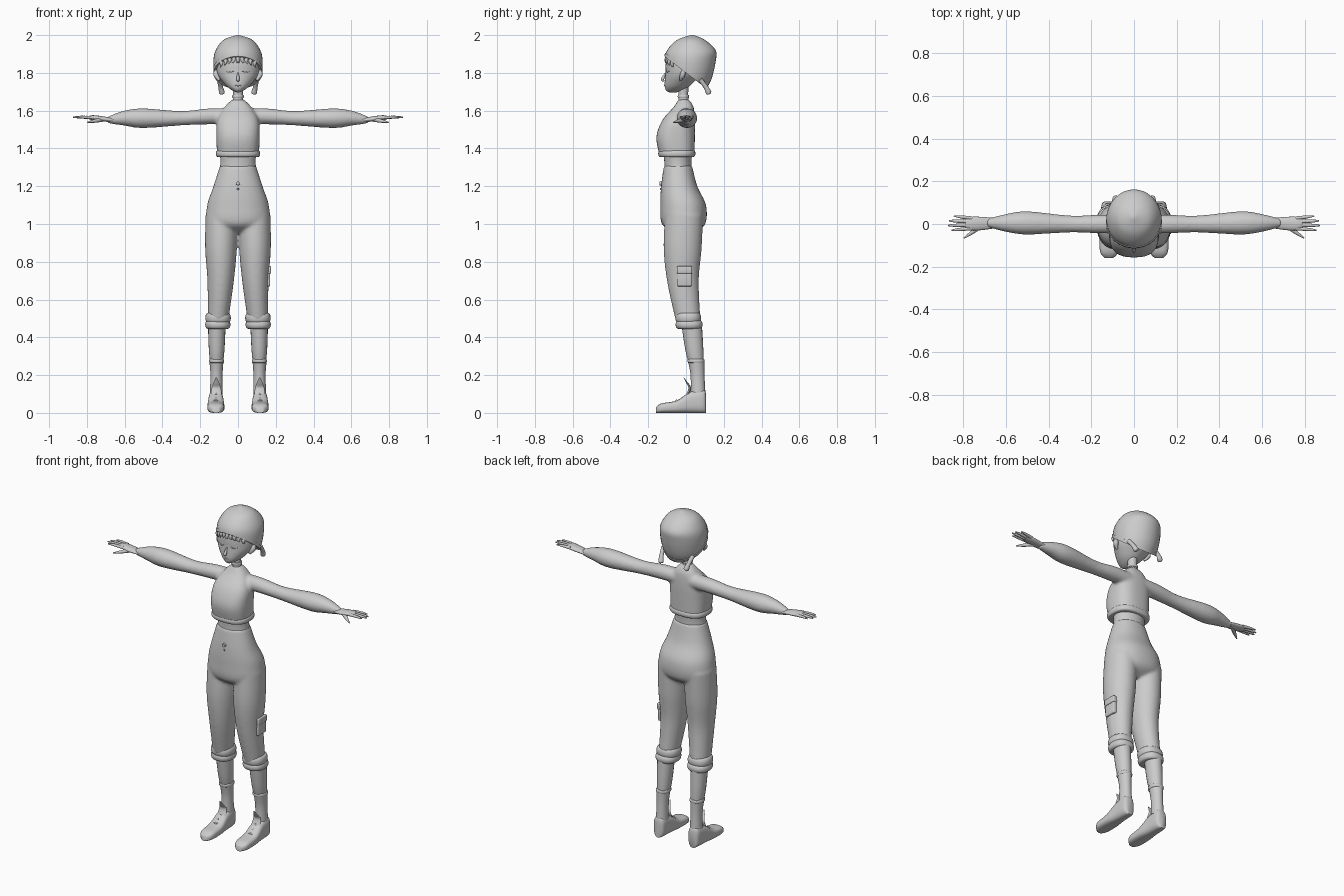
import bpy, bmesh, math
from mathutils import Matrix, Vector
from mathutils.bvhtree import BVHTree

if "Cube" in bpy.data.objects:
    bpy.data.objects.remove(bpy.data.objects["Cube"])

GREY = (0.6, 0.6, 0.6, 1)
clay = bpy.data.materials.new("plain grey")
clay.use_nodes = True
clay.diffuse_color = GREY
clay.node_tree.nodes["Principled BSDF"].inputs["Base Color"].default_value = GREY


def smooth_rows(rows, steps=5):
    """Catmull-Rom interpolation between rows of numbers."""
    result = []
    last = len(rows) - 1
    for i in range(last):
        quad = rows[max(i - 1, 0)], rows[i], rows[i + 1], rows[min(i + 2, last)]
        for step in range(steps):
            t = step / steps
            result.append([b + t / 2 * (c - a + t * (2*a - 5*b + 4*c - d + t * (3*(b - c) + d - a)))
                           for a, b, c, d in zip(*quad)])
    return result + [list(rows[last])]


def bridge(bm, rings):
    """Join rings of points into a capped surface."""
    loops = [[bm.verts.new(point) for point in ring] for ring in rings]
    for lower, upper in zip(loops, loops[1:]):
        for i in range(len(lower)):
            bm.faces.new((lower[i - 1], lower[i], upper[i], upper[i - 1]))
    bm.faces.new(loops[0])
    bm.faces.new(loops[-1])


def loft(bm, rows, power=2, along_y=False, sides=36):
    """Rows are (position, low u, high u, low v, high v); upright unless along_y."""
    rings = []
    for place, left, right, near, far in smooth_rows(rows):
        ring = []
        for i in range(sides):
            c, s = math.cos(math.tau * i / sides), math.sin(math.tau * i / sides)
            u = (left + right + (right - left) * math.copysign(abs(c) ** (2 / power), c)) / 2
            v = (near + far + (far - near) * math.copysign(abs(s) ** (2 / power), s)) / 2
            ring.append((u, place, v) if along_y else (u, v, place))
        rings.append(ring)
    bridge(bm, rings)


def tube(bm, points, oval=1, sides=20):
    """Points are (x, y, z, radius); oval stretches the section front to back."""
    path = smooth_rows(points)
    rings = []
    for i, (x, y, z, radius) in enumerate(path):
        before, after = path[max(i - 1, 0)], path[min(i + 1, len(path) - 1)]
        heading = Vector(after[:3]) - Vector(before[:3])
        turn = Vector((0, 0, 1)).rotation_difference(heading)
        rings.append([Vector((x, y, z)) + turn @ Vector((radius * math.cos(math.tau * k / sides),
                                                         radius * oval * math.sin(math.tau * k / sides), 0))
                      for k in range(sides)])
    bridge(bm, rings)


def finish(name, bm, mirror=False, fuse=False):
    bmesh.ops.recalc_face_normals(bm, faces=bm.faces)
    mesh = bpy.data.meshes.new(name)
    bm.to_mesh(mesh)
    bm.free()
    mesh.shade_smooth()
    mesh.set_sharp_from_angle(angle=math.radians(50))
    mesh.materials.append(clay)
    obj = bpy.data.objects.new(name, mesh)
    bpy.context.collection.objects.link(obj)
    if mirror:
        obj.modifiers.new("Mirror", "MIRROR").use_mirror_merge = False
    if fuse:
        remesh = obj.modifiers.new("Fuse", "REMESH")
        remesh.mode, remesh.voxel_size, remesh.use_smooth_shade = "VOXEL", 0.008, True
        soften = obj.modifiers.new("Soften", "SMOOTH")
        soften.factor, soften.iterations = 0.5, 8


def part(name, rows, power=2, along_y=False, mirror=False):
    bm = bmesh.new()
    loft(bm, rows, power, along_y)
    finish(name, bm, mirror)


def tubes(name, paths, oval=1, mirror=False):
    bm = bmesh.new()
    for path in paths:
        tube(bm, path, oval)
    finish(name, bm, mirror)


def centred(rows, grow=0):
    """Expand (z, half width, front, back) to full rows."""
    return [(z, -half - grow, half + grow, front - grow, back + grow) for z, half, front, back in rows]


def rim(name, bottom, top, left, right, front, back, bulge=0.01, power=2.3, mirror=False):
    """A rolled band of cloth with rounded edges."""
    rows = []
    for k in range(7):
        angle = math.pi * k / 6
        inset = bulge * (1 - math.sin(angle))
        rows.append((bottom + (top - bottom) * (1 - math.cos(angle)) / 2,
                     left + inset, right - inset, front + inset, back - inset))
    part(name, rows, power, mirror=mirror)


def limbs(bm, points, oval):
    """The same limb on both sides."""
    for side in (1, -1):
        tube(bm, [(side * x, y, z, radius) for x, y, z, radius in points], oval, sides=32)


def plate(name, centre, size):
    bm = bmesh.new()
    bmesh.ops.create_cube(bm, size=1, matrix=Matrix.Translation(centre) @ Matrix.Diagonal((*size, 1)))
    bmesh.ops.bevel(bm, geom=bm.edges[:], offset=0.006, segments=3, profile=0.5, affect="EDGES")
    finish(name, bm)


# Cropped top fused with its sleeves
bm = bmesh.new()
loft(bm, centred([(1.36, .11, -.14, .045), (1.46, .115, -.157, .047), (1.55, .11, -.125, .047),
                  (1.62, .07, -.065, .04), (1.66, .03, -.04, .015)]), power=2.6)
limbs(bm, [(.03, 0, 1.57, .042), (.15, 0, 1.57, .042), (.3, 0, 1.56, .038),
           (.5, .005, 1.56, .052), (.6, .005, 1.56, .04), (.69, .005, 1.55, .018)], oval=1.05)
finish("cropped_top", bm, fuse=True)
rim("top_hem", 1.355, 1.39, -.117, .117, -.147, .05, power=2.6)

# Trousers: seat and both legs fused
bm = bmesh.new()
loft(bm, centred([(1.31, .095, -.117, .032), (1.2, .13, -.132, .06), (1.1, .163, -.136, .106),
                  (1, .16, -.128, .102), (.95, .06, -.06, .04)]), power=2.2)
limbs(bm, [(.105, .01, .5, .055), (.092, -.016, .7, .07), (.09, -.018, .87, .084),
           (.088, -.01, 1.05, .084)], oval=1.2)
finish("trousers", bm, fuse=True)
rim("trouser_cuff", .445, .49, .04, .174, -.055, .088, bulge=.015, mirror=True)
rim("trouser_cuff_fold", .475, .53, .038, .173, -.056, .08, bulge=.015, mirror=True)
part("waist", centred([(1.26, .1, -.115, .03), (1.33, .093, -.115, .029), (1.4, .1, -.12, .035)]))

# Thigh pocket on the left leg only, with the trouser button and fly stitch
plate("pocket", (.155, -.008, .715), (.03, .075, .09))
plate("pocket_flap", (.155, -.008, .757), (.04, .08, .04))
tubes("button", [[(0, -.12, 1.215, .011), (0, -.141, 1.215, .01)]])
tubes("fly_stitch", [[(0, -.134, 1.18, .004), (0, -.134, 1.19, .004)]])

# Lower legs, socks and shoes
tubes("shin", [[(.115, .065, .1, .03), (.113, .06, .22, .03), (.113, .045, .33, .041),
                (.112, .03, .47, .047)]], oval=1.15, mirror=True)
tubes("sock", [[(.115, .064, .1, .034), (.114, .061, .2, .032), (.114, .055, .27, .037)]],
      oval=1.15, mirror=True)
rim("sock_top", .265, .285, .074, .153, .008, .098, bulge=.005, mirror=True)
shoe = [(-.16, .02, .03), (-.13, .042, .05), (-.05, .045, .065), (.02, .04, .11),
        (.09, .035, .123), (.106, .02, .1)]
part("shoe", [(y, .117 - half, .117 + half, 0, height) for y, half, height in shoe],
     power=2.9, along_y=True, mirror=True)
tubes("shoe_tongue", [[(.115, .0, .08, .03), (.115, .02, .13, .025), (.115, .005, .16, .015),
                       (.115, -.012, .187, .003)]], oval=.25, mirror=True)
laces = []
for y, z in ((-.05, .066), (-.02, .08), (.005, .1)):
    low = y + .012, z - .012, .004
    laces.append([(.09, *low), (.117, y, z, .005), (.144, *low)])
tubes("laces", laces, mirror=True)

# Hands
tubes("palm", [[(.66, .004, 1.55, .011), (.73, .002, 1.558, .014), (.77, .003, 1.563, .013),
                (.79, .004, 1.563, .009)]], oval=2.3, mirror=True)
fingers = []
for k, tip in enumerate((.855, .873, .868, .845)):
    y = .016 * k - .021
    fingers.append([(.76, y, 1.563, .009), (tip - .03, y * 1.25, 1.566, .007),
                    (tip, y * 1.4, 1.565, .003)])
thumb = [(.72, -.01, 1.553, .012), (.76, -.04, 1.545, .009), (.797, -.066, 1.538, .003)]
tubes("fingers", fingers + [thumb], mirror=True)

# Neck and choker
tubes("neck", [[(0, -.01, 1.62, .033), (0, -.014, 1.67, .026), (0, -.014, 1.74, .028)]])
rim("choker", 1.666, 1.684, -.031, .031, -.044, .017, bulge=.004, power=2)

# Head
bm = bmesh.new()
loft(bm, centred([(1.97, .05, -.03, .06), (1.88, .11, -.1, .1), (1.8, .11, -.108, .08),
                  (1.74, .07, -.113, .03), (1.71, .035, -.107, -.01), (1.697, .008, -.09, -.05)]))
face = BVHTree.FromBMesh(bm)
finish("head", bm)


def on_face(x, z, radius, lift=0):
    hit = face.ray_cast(Vector((x, -1, z)), Vector((0, 1, 0)))[0]
    return x, hit.y - lift, z, radius


def lash(z, sag):
    return [on_face(.022, z, .001), on_face(.043, z - sag, .003), on_face(.068, z, .001)]


def tuft(x):
    top = 1.888 - 3 * x * x
    return [on_face(x + .006, top - .035, .001, .003), on_face(x, top - .018, .009, .002),
            on_face(x, top, .011)]


# Face details, hair fringe and ears
tubes("nose", [[on_face(0, 1.757, .003, .003), on_face(0, 1.766, .009, .013),
                on_face(0, 1.8, .003)]])
tubes("lips", [[on_face(x, 1.733, radius) for x, radius in ((-.015, .001), (0, .004), (.015, .001))]])
tubes("lashes", [lash(1.81, .006), lash(1.852, -.006)], mirror=True)
tubes("fringe", [tuft(.022 * k) for k in range(5)], mirror=True)
tubes("ear", [[(.098, -.03, 1.76, .006), (.116, -.018, 1.79, .014), (.115, -.012, 1.82, .006)]],
      mirror=True)

# Head scarf trimmed along a slanted hem, with a rolled band and two tails
scarf = [(1.71, .09, -.085, .105), (1.77, .12, -.11, .136), (1.86, .13, -.113, .157),
         (1.92, .118, -.1, .157), (1.975, .076, -.046, .1), (2, .006, .025, .04)]
hem_normal = Vector((0, .77, 1))


def trimmed_scarf(name, grow, low, high):
    bm = bmesh.new()
    loft(bm, centred(scarf, grow))
    for level, normal in ((low, -hem_normal), (high, hem_normal)):
        cut = bmesh.ops.bisect_plane(bm, geom=bm.verts[:] + bm.edges[:] + bm.faces[:],
                                     plane_co=(0, 0, level), plane_no=normal, clear_outer=True)
        edges = [item for item in cut["geom_cut"] if isinstance(item, bmesh.types.BMEdge)]
        if edges:
            bmesh.ops.holes_fill(bm, edges=edges)
    finish(name, bm)


trimmed_scarf("head_scarf", 0, 1.802, 3)
trimmed_scarf("scarf_band", .004, 1.8, 1.822)
tubes("scarf_tails", [[(.083, .123, 1.689, .006), (.085, .12, 1.695, .015), (.092, .105, 1.725, .012),
                       (.1, .075, 1.765, .012)]], mirror=True)
